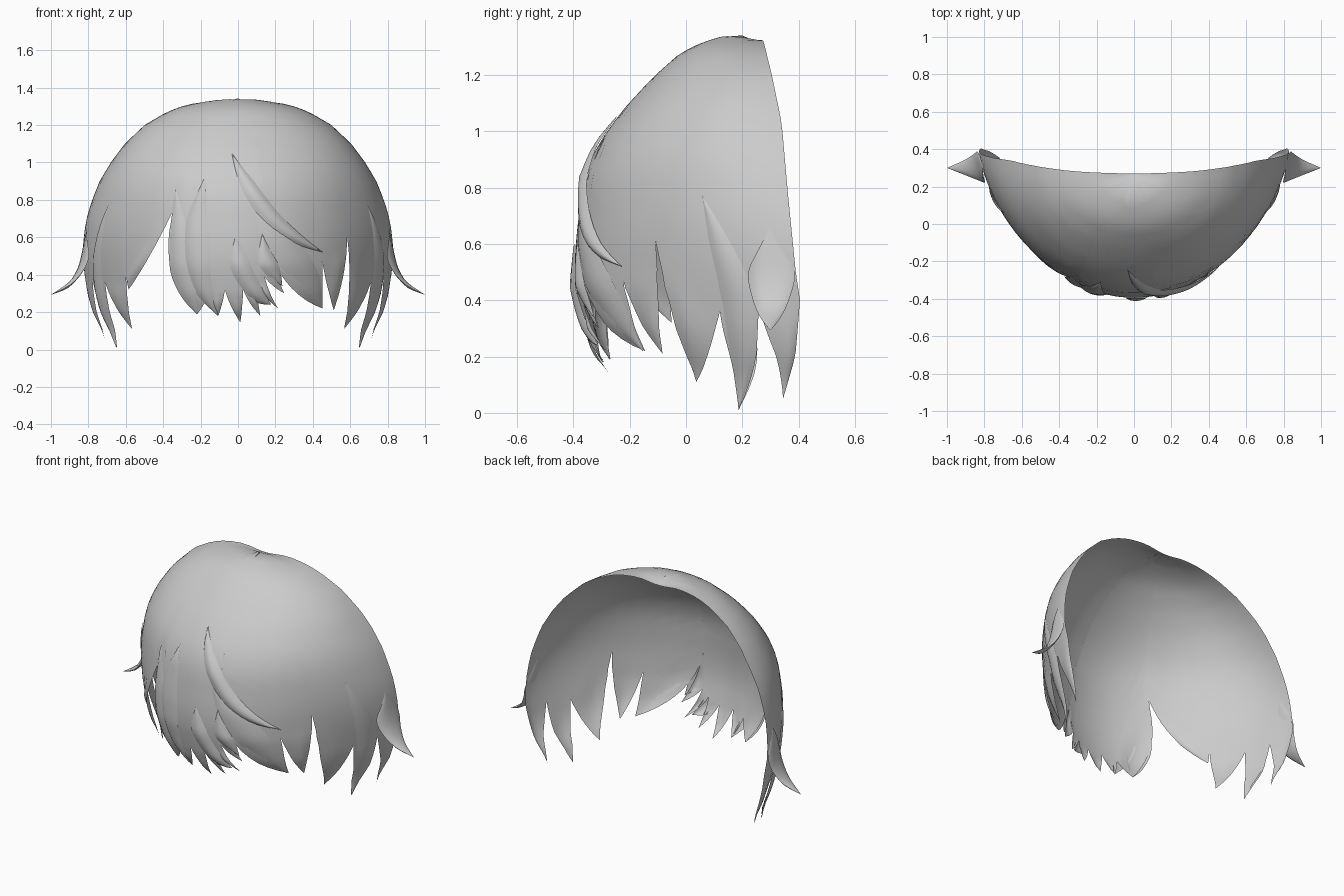
import bpy, math
from mathutils import Vector

if "Cube" in bpy.data.objects:
    bpy.data.objects.remove(bpy.data.objects["Cube"])

grey = bpy.data.materials.new("hair_grey")
grey.diffuse_color = (0.6, 0.6, 0.6, 1)
grey.use_nodes = True
grey.node_tree.nodes["Principled BSDF"].inputs["Base Color"].default_value = grey.diffuse_color

# Head profiles: (height, value)
HALF_WIDTH = [(0, .70), (.1, .725), (.2, .77), (.3, .80), (.4, .82), (.5, .83), (.6, .826), (.7, .81),
              (.8, .78), (.9, .74), (1, .68), (1.1, .605), (1.2, .50), (1.27, .38), (1.3, .30),
              (1.32, .22), (1.338, .10), (1.343, 0)]
FRONT_Y = [(0, -.22), (.15, -.28), (.2, -.315), (.3, -.36), (.45, -.395), (.6, -.393), (.83, -.365),
           (.95, -.315), (1.07, -.23), (1.19, -.12), (1.27, -.03), (1.3, .02), (1.32, .07),
           (1.338, .13), (1.343, .25)]
BACK_Y = [(0, .335), (.05, .35), (.2, .39), (.4, .405), (.5, .39), (.8, .36), (1.03, .34),
          (1.2, .305), (1.343, .27)]
# Cross-section fullness: rounder towards the crown
FULLNESS = [(0, 1.4), (.5, 1.4), (.8, 1.2), (1.0, 1.0), (1.12, .92), (1.343, .92)]
TOP = 1.343


def look(table, z):
    z = max(table[0][0], min(table[-1][0], z))
    for (a, va), (b, vb) in zip(table, table[1:]):
        if z <= b:
            return va + (vb - va) * (z - a) / (b - a)


def on_head(deg, z, off=0.0):
    """Point on the head surface at an angle from the front and a height."""
    deg = max(-90, min(90, deg))
    f = math.radians(deg)
    yb, yf = look(BACK_Y, z), look(FRONT_Y, z)
    c = max(0, math.cos(f)) ** look(FULLNESS, z)
    p = Vector((look(HALF_WIDTH, z) * math.sin(f), yb - (yb - yf) * c, z))
    out = Vector((p.x, p.y - .35, (z - .5) * .5)).normalized()
    # small dip at the back of the crown
    if z > 1.2 and p.y > .2:
        p.z -= .03 * math.exp(-(p.x / .12) ** 2) * min(1, (p.y - .2) / .06)
    return p + out * off


def grid_object(name, grids, closed=False):
    """One smooth mesh from one or more grids of points, welded where they meet."""
    verts, faces = [], []
    for rows in grids:
        n, base = len(rows[0]), len(verts)
        verts += [v for r in rows for v in r]
        for i in range(len(rows) - 1):
            for j in range(n if closed else n - 1):
                k = (j + 1) % n
                a, b = base + i * n, base + (i + 1) * n
                faces.append((a + j, b + j, b + k, a + k))
    me = bpy.data.meshes.new(name)
    me.from_pydata(verts, [], faces)
    me.materials.append(grey)
    ob = bpy.data.objects.new(name, me)
    bpy.context.collection.objects.link(ob)
    bpy.context.view_layer.objects.active = ob
    ob.select_set(True)
    bpy.ops.object.mode_set(mode='EDIT')
    bpy.ops.mesh.select_all(action='SELECT')
    bpy.ops.mesh.remove_doubles(threshold=0.0002)
    if closed:
        bpy.ops.mesh.normals_make_consistent(inside=False)
    bpy.ops.object.mode_set(mode='OBJECT')
    bpy.ops.object.shade_smooth_by_angle(angle=math.radians(50))
    ob.select_set(False)
    return ob


# Notches between the locks, left to right: (angle, height)
HEM = [(-90, .5), (-72.5, .38), (-61, .36), (-47, .4), (-25, .77), (-11.5, .3), (-5, .32), (2, .32),
       (7, .35), (10, .39), (9.5, .64), (33, .47), (45, .61), (61, .36), (72.5, .38), (90, .5)]
# One tip per lock, between neighbouring notches
TIPS = [(-88, .05), (-67, .01), (-51, .11), (-46.7, .32), (-16.5, .19), (-8, .18), (1, .145), (9, .18),
        (16, .22), (18, .3), (35.5, .22), (41.5, .21), (51, .11), (67, .01), (88, .05)]
# Edge control points that differ from the default: (lock, side)
BEND = {(0, 0): (-90, .25), (14, 1): (90, .25), (1, 0): (-72.5, .14), (13, 1): (72.5, .14),
        (4, 0): (-31, .42), (3, 1): (-33, .47), (10, 0): (14, .30), (11, 1): (43.5, .36),
        (12, 0): (46.5, .33)}

# Cap from the crown to the notches
hem_cols = []
for (a, za), (b, zb) in zip(HEM, HEM[1:]):
    hem_cols += [(a + (b - a) * i / 4, za + (zb - za) * i / 4) for i in range(4)]
hem_cols.append(HEM[-1])
STEPS = 22
hair = [[[on_head(a, TOP + (z - TOP) * (s / STEPS) ** 2) for a, z in hem_cols]
         for s in range(STEPS + 1)]]


def bezier(p, c, q, t):
    return [(1 - t) ** 2 * p[i] + 2 * t * (1 - t) * c[i] + t * t * q[i] for i in (0, 1)]


# Pointed locks hanging from the cap
for k, tip in enumerate(TIPS):
    edges = []
    for side in (0, 1):
        r = HEM[k + side]
        c = BEND.get((k, side), (r[0] * .7 + tip[0] * .3, tip[1] + .45 * (r[1] - tip[1])))
        edges.append((r, c))
    rows = []
    for s in range(11):
        t = s / 10
        l, r = (bezier(e[0], e[1], tip, t) for e in edges)
        rows.append([on_head(l[0] + (r[0] - l[0]) * u / 4, l[1] + (r[1] - l[1]) * u / 4,
                             .010 * math.sin(math.pi * u / 4) * math.sin(math.pi * t) ** 2)
                     for u in range(5)])
    hair.append(rows)
grid_object("hair_cap_with_locks", hair)


def spline(pts, t):
    """Smooth interpolation through tuples."""
    x = t * (len(pts) - 1)
    i = min(int(x), len(pts) - 2)
    f = x - i
    p = [pts[max(0, i - 1)], pts[i], pts[i + 1], pts[min(len(pts) - 1, i + 2)]]
    return [.5 * (2 * b + (c - a) * f + (2 * a - 5 * b + 4 * c - d) * f * f
                  + (3 * b - a - 3 * c + d) * f ** 3) for a, b, c, d in zip(*p)]


def raised_lock(name, path, lift):
    """Strand lying on the cap; path = (angle, height, half width in degrees)."""
    rows = []
    for s in range(17):
        a, z, w = spline(path, s / 16)
        w = max(w, 0)
        rows.append([on_head(a + w * u, z + w * u * .008,
                             .003 + lift * (1 - u * u) * math.sin(math.pi * (s + .5) / 17))
                     for u in (-1, -.5, 0, .5, 1)])
    grid_object(name, [rows])


# Raised strands of the fringe
raised_lock("swept_strand", [(-3, 1.05, 0), (4, .88, 2.5), (13, .70, 3), (23, .585, 2), (33, .52, 0)], .022)
raised_lock("swept_strand", [(6, .74, 0), (13, .62, 4), (20, .50, 5), (28, .36, 4), (35, .22, 0)], .012)
raised_lock("fringe_strand", [(-14, .92, 0), (-16, .72, 4), (-15.5, .5, 5), (-13, .32, 3), (-8, .18, 0)], .018)
raised_lock("fringe_strand", [(-26, .86, 0), (-23, .65, 3), (-22, .45, 4), (-19, .3, 3), (-16.5, .19, 0)], .012)
raised_lock("fringe_strand", [(-1, .6, 0), (0, .48, 3), (4, .36, 3), (9, .27, 2), (13, .24, 0)], .018)
raised_lock("fringe_strand", [(9, .62, 0), (10, .5, 2.5), (13, .42, 2.5), (17, .34, 0)], .016)

# Raised strands and flicked tips on both sides
for m in (-1, 1):
    raised_lock("side_strand", [(m * 61, .77, 0), (m * 64, .58, 3), (m * 67, .36, 4.5),
                                (m * 68, .17, 3.5), (m * 67, .01, 0)], .012)
    # x, y, z, half depth, half thickness
    flick = [(.806, .30, .66, 0, 0), (.815, .302, .58, .045, .006), (.826, .304, .5, .083, .011),
             (.85, .302, .42, .07, .016), (.905, .30, .345, .04, .014), (1.0, .30, .293, 0, 0)]
    rows = []
    for s in range(16):
        x, y, z, d, h = spline(flick, s / 15)
        d, h = max(d, 0), max(h, 0)
        slope = min(1, s / 11) * math.pi / 2
        ring = []
        for j in range(12):
            q = 2 * math.pi * j / 12
            e = h * math.sin(q)
            side = math.cos(q) * d / .083
            tuck = .03 * side * side if side < 0 else -.01 * side
            ring.append(Vector((m * (x - tuck + e * math.cos(slope)), y + d * math.cos(q),
                                z + e * math.sin(slope))))
        rows.append(ring)
    grid_object("side_flick", [rows], closed=True)
